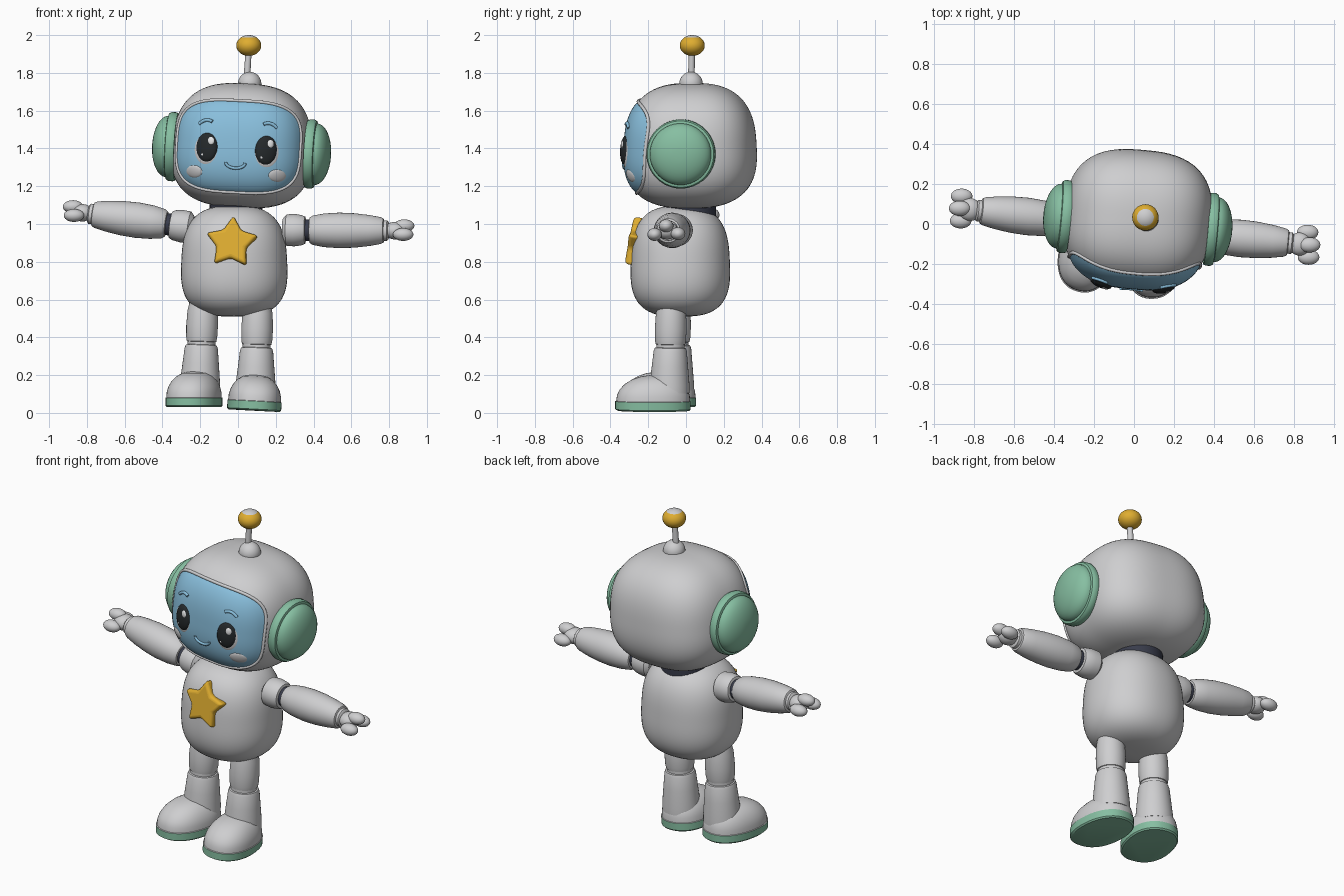
import bpy, bmesh
from math import sin, cos, pi, tau, radians
from mathutils import Vector, Matrix

cube = bpy.data.objects.get("Cube")
if cube:
    bpy.data.objects.remove(cube, do_unlink=True)


def material(name, *rgb):
    m = bpy.data.materials.new(name)
    m.use_nodes = True
    m.diffuse_color = (*rgb, 1)
    m.node_tree.nodes["Principled BSDF"].inputs["Base Color"].default_value = (*rgb, 1)
    return m


GREY = material("shell grey", .62, .62, .63)
BLUE = material("visor blue", .25, .52, .72)
GREEN = material("soft green", .24, .52, .36)
GOLD = material("gold", .74, .42, .03)
DARK = material("eye black", .018, .022, .024)
NAVY = material("joint navy", .04, .045, .07)
WHITE = material("highlight white", .85, .86, .87)
made = []


def add_mesh(name, bm, mats, matrix=None):
    bmesh.ops.recalc_face_normals(bm, faces=bm.faces)
    me = bpy.data.meshes.new(name)
    bm.to_mesh(me)
    bm.free()
    if matrix:
        me.transform(matrix)
    for m in mats:
        me.materials.append(m)
    ob = bpy.data.objects.new(name, me)
    bpy.context.collection.objects.link(ob)
    made.append(ob)
    return ob


def blob(name, centre, size, mat, p=2, q=2, taper=0, matrix=None, seg=32):
    """Rounded-box ellipsoid: p rounds the side outline, q the plan."""
    bm = bmesh.new()
    bmesh.ops.create_uvsphere(bm, u_segments=seg, v_segments=seg * 3 // 4, radius=1)
    for v in bm.verts:
        x, y, z = v.co
        h = (abs(x) ** q + abs(y) ** q) ** (1 / q)
        n = (h ** p + abs(z) ** p) ** (1 / p)
        x, y, z = x / n, y / n, z / n
        f = 1 - taper * z
        v.co = Vector((x * size[0] * f, y * size[1] * f, z * size[2])) + Vector(centre)
    return add_mesh(name, bm, [mat], matrix)


def loft(name, rings, mats, matrix=None):
    bm = bmesh.new()
    rows = [[bm.verts.new(c) for c in ring] for ring in rings]
    for lo, hi in zip(rows, rows[1:]):
        for i in range(len(lo)):
            j = (i + 1) % len(lo)
            bm.faces.new((lo[i], lo[j], hi[j], hi[i]))
    bm.faces.new(rows[0])
    bm.faces.new(rows[-1])
    return add_mesh(name, bm, mats, matrix)


def lathe(name, a, b, profile, mat, matrix=None, n=36):
    """Turn (distance, radius) pairs around the line from a to b."""
    a, b = Vector(a), Vector(b)
    rot = (b - a).to_track_quat('Z', 'Y')
    rings = [[a + rot @ Vector((r * cos(tau * i / n), r * sin(tau * i / n), d))
              for i in range(n)] for d, r in profile]
    return loft(name, rings, [mat], matrix)


def tube(name, points, radius, mat, closed=False, matrix=None):
    cu = bpy.data.curves.new(name, 'CURVE')
    cu.dimensions = '3D'
    cu.bevel_depth, cu.bevel_resolution, cu.use_fill_caps = radius, 3, True
    sp = cu.splines.new('POLY')
    sp.points.add(len(points) - 1)
    for pt, co in zip(sp.points, points):
        pt.co = (*co, 1)
    sp.use_cyclic_u = closed
    tmp = bpy.data.objects.new(name + " path", cu)
    bpy.context.collection.objects.link(tmp)
    bpy.context.view_layer.update()
    bm = bmesh.new()
    bm.from_mesh(bpy.data.meshes.new_from_object(
        tmp.evaluated_get(bpy.context.evaluated_depsgraph_get())))
    bpy.data.objects.remove(tmp)
    return add_mesh(name, bm, [mat], matrix)


# Head, slightly turned and tilted
HEAD = (Matrix.Translation((.022, .025, 1.415)) @ Matrix.Rotation(radians(-5), 4, 'Z')
        @ Matrix.Rotation(radians(3), 4, 'Y'))
HX, HY, HZ, HP, HT = .368, .345, .33, 2.7, .05
blob("head", (0, 0, 0), (HX, HY, HZ), GREY, HP, HP, HT, HEAD, 72)


def face_point(x, z, lift=0):
    f = 1 - HT * z / HZ
    rest = max(0, 1 - abs(x / (HX * f)) ** HP - abs(z / HZ) ** HP)
    return Vector((x, -HY * f * rest ** (1 / HP) - lift, z))


def outline(t, p):
    c, s = cos(t), sin(t)
    n = (abs(c) ** p + abs(s) ** p) ** (1 / p)
    return c / n, s / n


def face_patch(name, cx, cz, rx, rz, base, dome, mat, p=2, power=2, rows=10, n=40):
    rings = []
    for k in range(rows, 0, -1):
        r = (k - .9) / (rows - .9)
        pts = [outline(tau * i / n, p) for i in range(n)]
        rings.append([face_point(cx + rx * r * c, cz + rz * r * s,
                                 base + dome * (1 - r ** power) ** .5) for c, s in pts])
    return loft(name, rings, [mat], HEAD)


# Visor and its rim
face_patch("visor", 0, -.005, .325, .24, 0, .007, BLUE, 3.4, 8, 24, 96)
rim = [outline(tau * i / 96, 3.4) for i in range(96)]
tube("visor_rim", [face_point(.328 * c, .243 * s - .005) for c, s in rim], .009, GREY, True, HEAD)

# Face details, mirrored
for s, side in ((-1, "right"), (1, "left")):
    face_patch(side + "_eye_white", s * .162, -.028, .066, .085, .004, .009, GREY)
    face_patch(side + "_eye", s * .158, -.018, .058, .078, .006, .022, DARK)
    face_patch(side + "_eye_glint", s * .158 + .022, .018, .017, .021, .024, .006, WHITE, rows=5)
    face_patch(side + "_eye_spark", s * .158 - .02, -.055, .009, .01, .019, .006, WHITE, rows=4)
    face_patch(side + "_cheek", s * .22, -.148, .046, .034, .004, .01, GREY)
    brow = [i / 8 for i in range(-8, 9)]
    tube(side + "_brow", [face_point(s * (.172 + .036 * u), .112 + .014 * (1 - u * u) - .008 * u, .01)
                          for u in brow], .009, BLUE, False, HEAD)
    # Ear cup: flat ring with a dome
    ear = [(0, .165), (0, .178), (.012, .183), (.035, .183), (.047, .176), (.05, .166)]
    ear += [(.05 + .08 * sin(t * pi / 20), .163 * cos(t * pi / 20)) for t in range(10)]
    lathe(side + "_ear", (s * .345, -.02, -.025), (s, -.02, -.025), ear, GREEN, HEAD, 56)
tube("mouth", [face_point(.052 * cos(t * pi / 14), -.09 - .03 * sin(t * pi / 14), .009)
               for t in range(15)], .008, BLUE, False, HEAD)

# Antenna
blob("antenna_base", (.022, .005, .33), (.062, .062, .062), GREY, matrix=HEAD)
lathe("antenna_stem", (.046, .028, 1.76), (.057, .031, 1.93), [(0, .018), (.17, .016)], GREY)
ball = blob("antenna_ball", (.057, .033, 1.945), (.066, .066, .055), GOLD, seg=48)
ball.data.materials.append(GREY)
for f in ball.data.polygons:
    f.material_index = int(f.center.z > 1.945 + .042)

# Torso and neck
lathe("neck", (-.01, .02, 1.02), (-.01, .02, 1.2), [(0, .14), (.18, .14)], NAVY)
blob("torso", (-.02, -.03, .803), (.28, .262, .293), GREY, 2.9, 2.2, .05, seg=64)

# Chest star
bm = bmesh.new()
pts = [(r * sin(i * pi / 5), r * cos(i * pi / 5)) for i in range(10) for r in [.082 if i % 2 else .145]]
face = bm.faces.new([bm.verts.new((x, -.025, z)) for x, z in pts])
ext = bmesh.ops.extrude_face_region(bm, geom=[face])
bmesh.ops.translate(bm, verts=[g for g in ext["geom"] if isinstance(g, bmesh.types.BMVert)], vec=(0, .06, 0))
star = add_mesh("chest_star", bm, [GOLD], Matrix.Translation((-.033, -.275, .9))
                @ Matrix.Rotation(radians(-5), 4, 'Z') @ Matrix.Rotation(radians(-10), 4, 'X')
                @ Matrix.Rotation(radians(3), 4, 'Y'))
bev = star.modifiers.new("round", 'BEVEL')
bev.width, bev.segments, bev.limit_method = .018, 4, 'ANGLE'

# Arms: shoulder cup, dark joint, sleeve, cuff and three-lobed hand
SLEEVE = [(0, .05), (.004, .068), (.02, .078), (.08, .089), (.16, .094), (.24, .091),
          (.32, .082), (.38, .071), (.395, .064), (.4, .05)]
for s, side, a, b in ((-1, "right", (-.22, .0, .978), (-.77, .066, 1.052)),
                      (1, "left", (.19, -.04, .968), (.775, -.095, .965))):
    a, b = Vector(a), Vector(b)
    d = (b - a).normalized()
    lathe(side + "_shoulder", b - d * .54, b, [(0, .06), (.02, .083), (.06, .086), (.1, .08),
                                               (.118, .072), (.122, .055)], GREY)
    lathe(side + "_elbow_joint", b - d * .44, b, [(0, .058), (.06, .058)], NAVY)
    lathe(side + "_sleeve", b - d * .4, b, SLEEVE, GREY)
    lathe(side + "_cuff", b - d * .02, b + d, [(0, .054), (.035, .054), (.042, .045)], GREY)
    blob(side + "_palm", b + d * .055, (.058, .058, .046), GREY)
    for label, dy, dz, reach in (("thumb", -.062, -.02, .1), ("finger", 0, .026, .105),
                                 ("back_finger", .062, -.016, .095)):
        blob(side + "_" + label, b + d * reach + Vector((0, dy, dz)), (.054, .038, .034), GREY)

# Legs and feet
THIGH = [(0, .05), (.01, .07), (.06, .08), (.14, .084), (.2, .082), (.222, .078), (.226, .07)]
SHIN = [(0, .07), (.004, .082), (.02, .088), (.1, .096), (.2, .106), (.24, .107), (.245, .09)]
FOOT = [(0, .95), (.008, 1), (.05, 1), (.052, .975), (.08, .965), (.11, .91), (.14, .8),
        (.165, .64), (.18, .46), (.188, .25), (.19, .05)]
for side, hip, ankle, foot, turn, roll in (
        ("right", (-.185, -.055, .6), (-.203, -.065, .11), (-.233, -.145, .03), -14, 0),
        ("left", (.105, -.078, .585), (.092, -.088, .1), (.085, -.175, .012), 3, 3)):
    hip, ankle = Vector(hip), Vector(ankle)
    d = (ankle - hip).normalized()
    lathe(side + "_thigh", hip, ankle, THIGH, GREY)
    lathe(side + "_knee", hip + d * .215, ankle, [(0, .074), (.04, .074)], GREY)
    lathe(side + "_shin", hip + d * .238, ankle, SHIN, GREY)
    rings = []
    for z, k in FOOT:
        ring = [outline(tau * i / 48, 2.25) for i in range(48)]
        rings.append([(.143 * k * c, .2 * k * q + .05 * (1 - k), z) for c, q in ring])
    shoe = loft(side + "_foot", rings, [GREY, GREEN], Matrix.Translation(foot)
                @ Matrix.Rotation(radians(turn), 4, 'Z') @ Matrix.Rotation(radians(roll), 4, 'Y'))
    # The sole is the first few rows of the foot plus its base
    total = len(shoe.data.polygons)
    for f in shoe.data.polygons:
        f.material_index = int(f.index < 2 * 48 or f.index == total - 2)

# Smooth shading with sharp creases kept
bpy.ops.object.select_all(action='DESELECT')
for ob in made:
    ob.select_set(True)
bpy.context.view_layer.objects.active = made[0]
bpy.ops.object.shade_smooth_by_angle(angle=radians(40))
